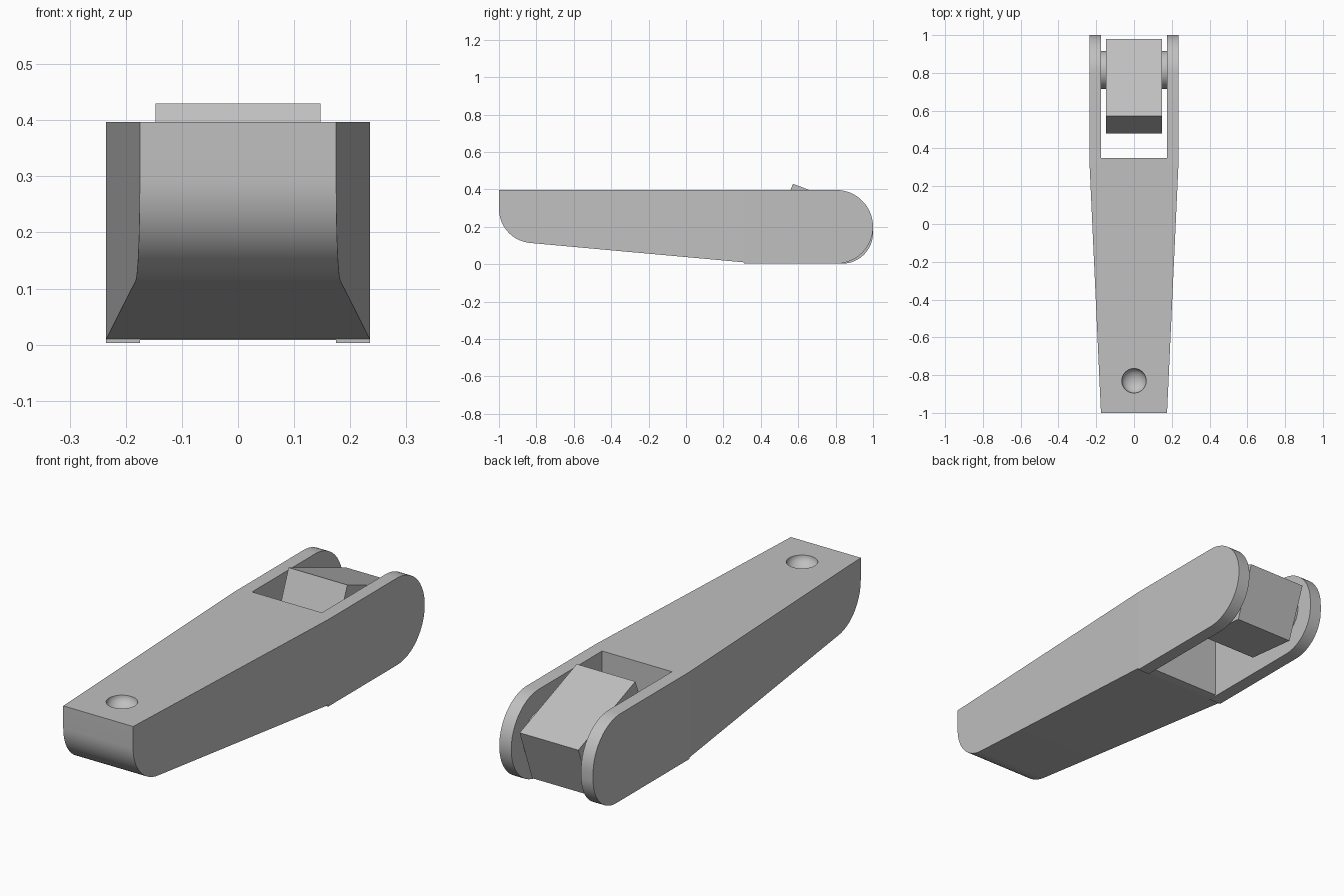
import bpy, bmesh
from math import sin, cos, radians

cube = bpy.data.objects.get("Cube")
if cube:
    bpy.data.objects.remove(cube, do_unlink=True)

GREY = (0.53, 0.53, 0.53, 1)
grey = bpy.data.materials.new("plain_grey")
grey.use_nodes = True
grey.diffuse_color = GREY
grey.node_tree.nodes["Principled BSDF"].inputs["Base Color"].default_value = GREY


def arc(cy, cz, r, start, end, steps=16):
    """Points of an arc in the side plane, angles in degrees."""
    angles = [radians(start + (end - start) * i / steps) for i in range(steps + 1)]
    return [(cy + r * cos(a), cz + r * sin(a)) for a in angles]


def add_object(name, bm):
    bmesh.ops.recalc_face_normals(bm, faces=bm.faces)
    mesh = bpy.data.meshes.new(name)
    bm.to_mesh(mesh)
    bm.free()
    mesh.materials.append(grey)
    obj = bpy.data.objects.new(name, mesh)
    bpy.context.collection.objects.link(obj)
    return obj


def extrude_profile(name, profile, left, right):
    """Side profile spanned between two x limits, each a function of y."""
    bm = bmesh.new()
    a = [bm.verts.new((left(y), y, z)) for y, z in profile]
    b = [bm.verts.new((right(y), y, z)) for y, z in profile]
    bm.faces.new(a)
    bm.faces.new(b)
    for i in range(len(profile)):
        j = (i + 1) % len(profile)
        bm.faces.new((a[i], a[j], b[j], b[i]))
    return add_object(name, bm)


def smooth(obj):
    bpy.ops.object.select_all(action="DESELECT")
    obj.select_set(True)
    bpy.context.view_layer.objects.active = obj
    bpy.ops.object.shade_smooth_by_angle(angle=radians(25))


def flat(x):
    return lambda y: x


INNER, OUTER, JOINT = 0.175, 0.235, 0.31


def half_width(y):
    return INNER + (OUTER - INNER) * (y + 1) / (JOINT + 1)


# Tapered handle body with a rounded lower front
profile = [(JOINT, 0.01), (JOINT, 0.397), (-1, 0.397)]
profile += arc(-0.817, 0.296, 0.183, 180, 265)
body = extrude_profile("handle_body", profile, lambda y: -half_width(y), half_width)

# Shallow round dimple near the front of the top
bm = bmesh.new()
bmesh.ops.create_uvsphere(bm, u_segments=40, v_segments=20, radius=0.065)
bmesh.ops.scale(bm, vec=(1, 1, 0.7), verts=bm.verts)
bmesh.ops.translate(bm, vec=(0, -0.83, 0.397), verts=bm.verts)
cutter = add_object("dimple_cutter", bm)
cutter.hide_render = True
cut = body.modifiers.new("dimple", "BOOLEAN")
cut.object = cutter
cut.operation = "DIFFERENCE"
cut.solver = "EXACT"
bpy.context.view_layer.objects.active = body
bpy.ops.object.modifier_apply(modifier=cut.name)
bpy.data.objects.remove(cutter, do_unlink=True)
smooth(body)

# Wall closing the front of the fork slot
extrude_profile("slot_wall",
                [(JOINT, 0.008), (0.35, 0.008), (0.35, 0.397), (JOINT, 0.397)],
                flat(-INNER), flat(INNER))

# Fork arms with rounded ends; the right one has a fuller lower corner
for name, side, r in (("left_arm", 1, 0.197), ("right_arm", -1, 0.165)):
    profile = [(JOINT, 0.397), (JOINT, 0.003)]
    profile += arc(1 - r, 0.003 + r, r, -90, 0)
    profile += arc(0.803, 0.2, 0.197, 0, 90)[1 if r > 0.19 else 0:]
    smooth(extrude_profile(name, profile, flat(side * INNER), flat(side * OUTER)))

# Tilted latch block between the arms
extrude_profile("latch_block",
                [(0.572, 0.43), (0.98, 0.275), (0.89, 0.035), (0.64, 0.06), (0.48, 0.2)],
                flat(-0.147), flat(0.147))

# Pivot pin through the block
smooth(extrude_profile("pivot_pin", arc(0.815, 0.2, 0.1, 0, 352.5, 47),
                       flat(-INNER), flat(INNER)))
